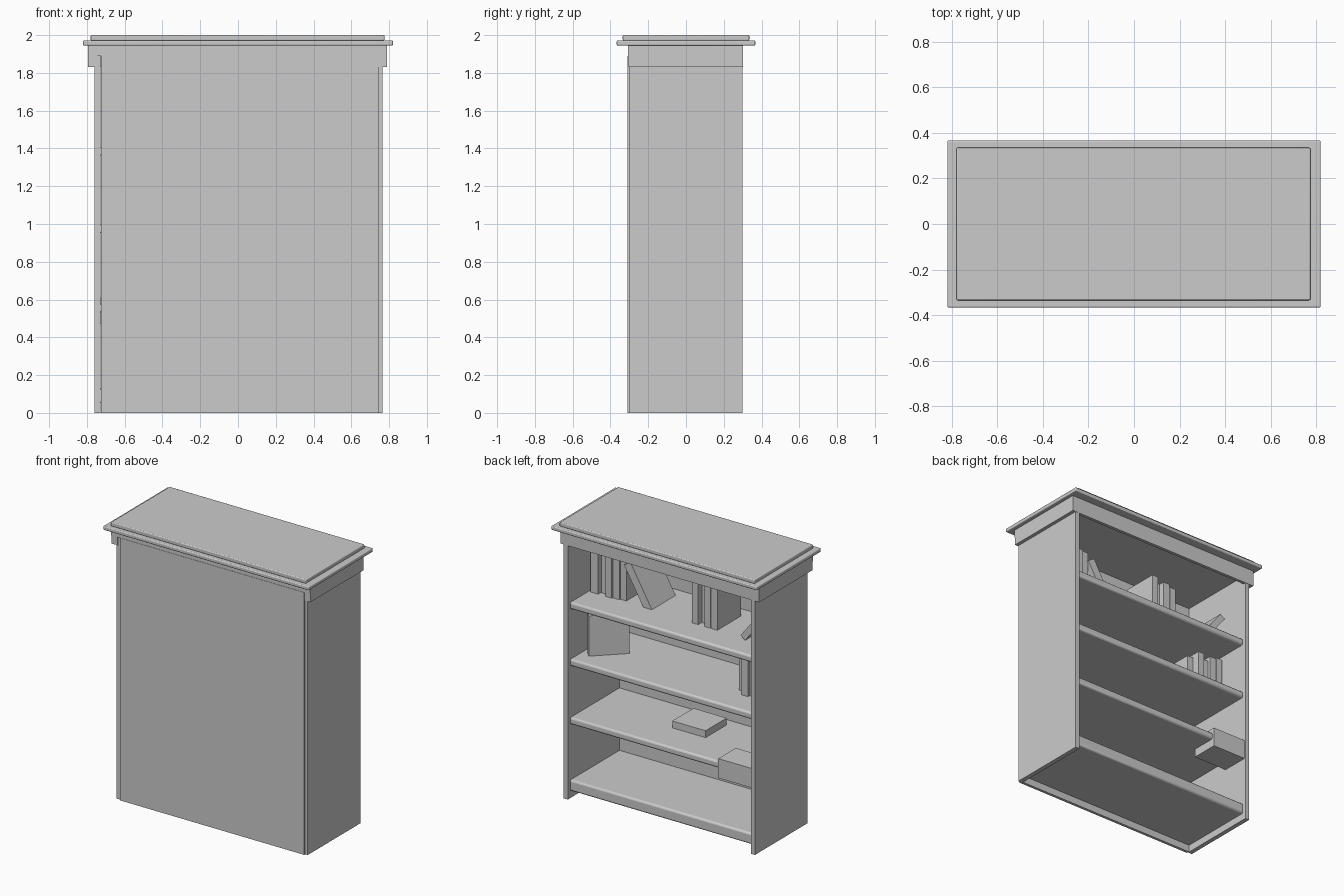
import bpy
import math
from mathutils import Matrix, Vector

cube = bpy.data.objects.get("Cube")
if cube:
    bpy.data.objects.remove(cube, do_unlink=True)

# One plain grey for the whole bookcase
grey = bpy.data.materials.new("plain_grey")
grey.use_nodes = True
tone = (0.6, 0.6, 0.6, 1)
grey.diffuse_color = tone
grey.node_tree.nodes["Principled BSDF"].inputs["Base Color"].default_value = tone


def box(name, x, y, z, bevel=0):
    """Box between (min, max) pairs, with optional rounded edges."""
    size = [b - a for a, b in (x, y, z)]
    centre = [(a + b) / 2 for a, b in (x, y, z)]
    bpy.ops.mesh.primitive_cube_add(size=1, location=centre)
    ob = bpy.context.object
    ob.name = name
    ob.data.transform(Matrix.Diagonal((*size, 1)))
    ob.data.materials.append(grey)
    if bevel:
        mod = ob.modifiers.new("Soft edges", "BEVEL")
        mod.width = bevel
        mod.segments = 3
        bpy.ops.object.shade_smooth_by_angle(angle=math.radians(40))
    return ob


def turned_box(name, size, corner, axis, degrees):
    """Box starting at its own lower corner, turned about that corner."""
    ob = box(name, (0, size[0]), (0, size[1]), (0, size[2]))
    ob.data.transform(Matrix.Translation(ob.location))
    ob.location = (0, 0, 0)
    turn = Matrix.Rotation(math.radians(degrees), 4, axis)
    ob.data.transform(Matrix.Translation(Vector(corner)) @ turn)
    return ob


def book_row(name, start, shelf_z, front, depth, books):
    """Upright books placed towards -x, each with thickness, height and setback."""
    x = start
    for i, (thick, height, setback) in enumerate(books):
        box(f"{name}_{i + 1}", (x - thick, x), (front - setback - depth, front - setback),
            (shelf_z, shelf_z + height))
        x -= thick + 0.004


# Carcass
box("right_side_panel", (-0.76, -0.728), (-0.3, 0.3), (0, 1.9))
box("left_side_panel", (0.732, 0.765), (-0.3, 0.3), (0, 1.9))
box("rear_panel", (-0.725, 0.745), (-0.31, -0.29), (0, 1.89))

# Shelves
shelf_tops = (0.13, 0.58, 1.0, 1.41)
for i, top in enumerate(shelf_tops):
    thick = 0.08 if i == 0 else 0.05
    box(f"shelf_{i + 1}", (-0.735, 0.745), (-0.3, 0.272), (top - thick, top), 0.014)

# Cornice and stepped top
box("cornice_core", (-0.795, 0.79), (-0.308, 0.3), (1.89, 1.95))
box("cornice_open_side", (-0.795, 0.79), (0.28, 0.302), (1.83, 1.95))
for name, x in (("cornice_right_end", (-0.795, -0.745)), ("cornice_left_end", (0.745, 0.79))):
    box(name, x, (-0.305, 0.302), (1.83, 1.95))
box("top_slab", (-0.82, 0.82), (-0.367, 0.367), (1.945, 1.972), 0.006)
box("top_cap", (-0.78, 0.775), (-0.335, 0.335), (1.97, 2.0), 0.006)

# Books on the top shelf
z = shelf_tops[3]
book_row("top_left_book", 0.715, z, 0.065, 0.26,
         [(0.06, 0.33, 0), (0.05, 0.35, 0.03), (0.05, 0.34, 0),
          (0.05, 0.33, 0.01), (0.045, 0.33, 0.02)])
turned_box("leaning_book", (0.06, 0.27, 0.34), (0.23, -0.21, z), "Y", 30)
book_row("top_middle_book", -0.1, z, 0.075, 0.27,
         [(0.05, 0.35, 0), (0.04, 0.33, 0.04), (0.05, 0.33, 0), (0.05, 0.31, 0)])
turned_box("slanted_book", (0.045, 0.25, 0.28), (-0.54, -0.15, z), "Y", -38)

# Books on the third shelf
z = shelf_tops[2]
turned_box("angled_book", (0.27, 0.05, 0.29), (0.5, -0.06, z), "Z", 44)
book_row("middle_book", -0.445, z, 0.08, 0.26,
         [(0.05, 0.28, 0.05), (0.05, 0.31, 0), (0.045, 0.28, 0.02),
          (0.05, 0.31, 0), (0.05, 0.32, 0)])

# Books on the second shelf
z = shelf_tops[1]
box("flat_book", (-0.17, 0.095), (-0.22, 0.02), (z, z + 0.05))
box("overhanging_book", (-0.73, -0.46), (0.09, 0.29), (0.47, 0.61))
